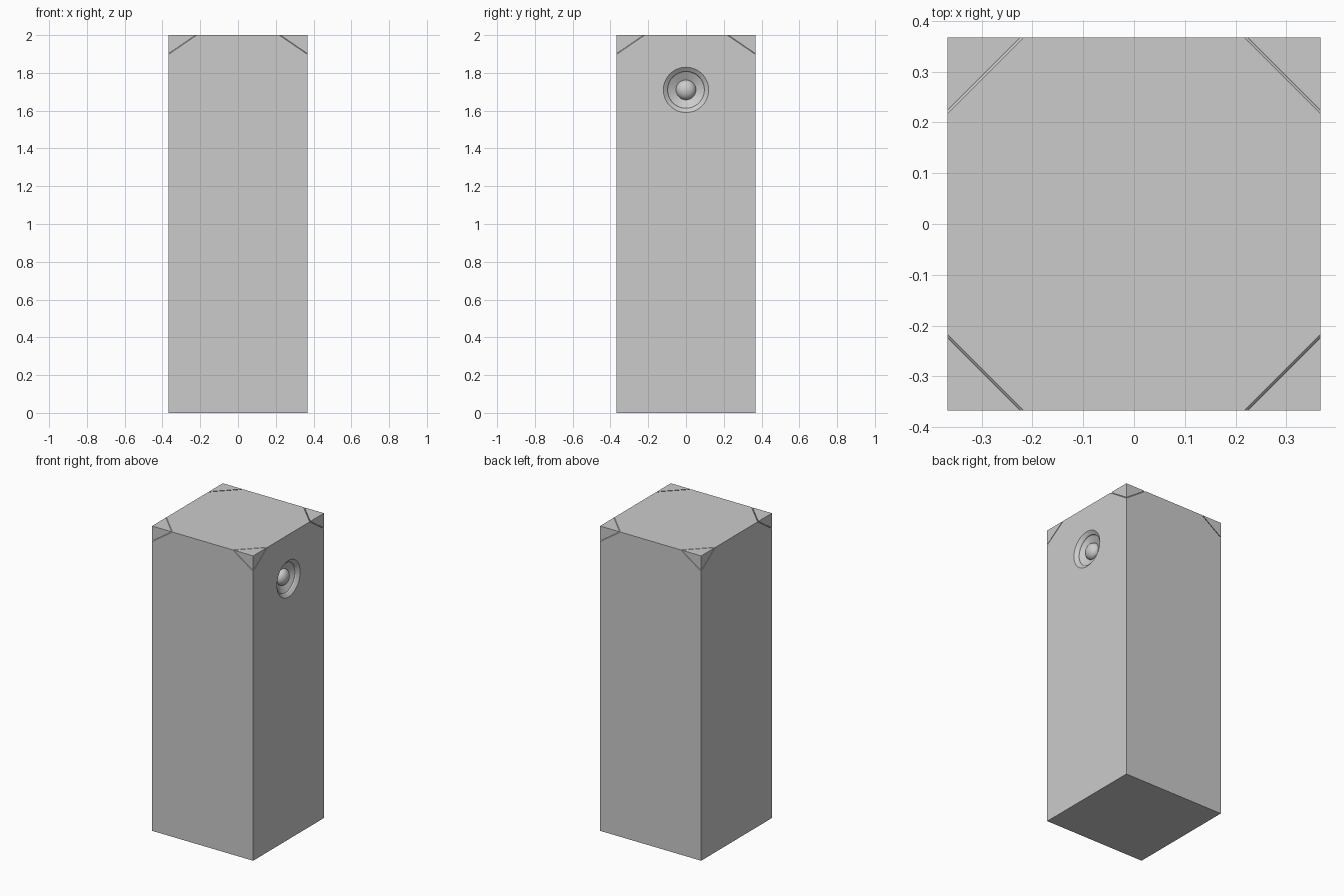
import bpy, bmesh, math
from mathutils import Vector

if "Cube" in bpy.data.objects:
    bpy.data.objects.remove(bpy.data.objects["Cube"])

H, R = 2.0, 0.367          # height, half width
LEG, DROP = 0.149, 0.102   # corner cut along x/y and along z
GAP = 0.007                # groove beside each corner cap
Z0 = 1.71                  # lens height


def add(name, bm):
    bmesh.ops.recalc_face_normals(bm, faces=bm.faces)
    me = bpy.data.meshes.new(name)
    bm.to_mesh(me)
    bm.free()
    ob = bpy.data.objects.new(name, me)
    bpy.context.collection.objects.link(ob)
    return ob


def lathe(name, profile, steps=64):
    """Spin (radius, x) points round the lens axis."""
    bm = bmesh.new()
    vs = [bm.verts.new((x, r, Z0)) for r, x in profile]
    es = [bm.edges.new(p) for p in zip(vs, vs[1:])]
    bmesh.ops.spin(bm, geom=vs + es, cent=(0, 0, Z0), axis=(1, 0, 0),
                   angle=math.tau, steps=steps)
    bmesh.ops.remove_doubles(bm, verts=bm.verts, dist=1e-5)
    return add(name, bm)


def smooth(ob):
    bpy.ops.object.select_all(action='DESELECT')
    ob.select_set(True)
    bpy.context.view_layer.objects.active = ob
    bpy.ops.object.shade_smooth_by_angle(angle=math.radians(25))


CORNERS = [(sx, sy) for sx in (-1, 1) for sy in (-1, 1)]

# tall cabinet with its four top corners sliced off
bm = bmesh.new()
bmesh.ops.create_cube(bm, size=1)
for v in bm.verts:
    v.co = (v.co.x * 2 * R, v.co.y * 2 * R, (v.co.z + 0.5) * H)
for sx, sy in CORNERS:
    cut = bmesh.ops.bisect_plane(
        bm, geom=bm.verts[:] + bm.edges[:] + bm.faces[:],
        plane_co=(sx * (R - LEG), sy * R, H),
        plane_no=Vector((sx / LEG, sy / LEG, 1 / DROP)).normalized(),
        clear_outer=True)
    bmesh.ops.holes_fill(
        bm, edges=[e for e in cut['geom_cut'] if isinstance(e, bmesh.types.BMEdge)])
body = add("cabinet", bm)

# corner caps, separated from the cabinet by a fine groove
for i, (sx, sy) in enumerate(CORNERS):
    bm = bmesh.new()
    leg, drop = LEG - GAP, DROP - GAP * DROP / LEG
    pts = [(R, R, H), (R - leg, R, H), (R, R - leg, H), (R, R, H - drop)]
    v = [bm.verts.new((sx * x, sy * y, z)) for x, y, z in pts]
    for f in ((0, 1, 2), (0, 1, 3), (0, 2, 3), (1, 2, 3)):
        bm.faces.new([v[k] for k in f])
    add(f"corner_cap_{i + 1}", bm)

# stepped conical recess in the right side
cutter = lathe("recess_cutter", [(0, R + 0.05), (0.12, R + 0.05), (0.12, R),
                                 (0.1, R - 0.015), (0.097, R - 0.022),
                                 (0.053, R - 0.045), (0, R - 0.045)])
cutter.hide_render = True
cutter.hide_viewport = True
mod = body.modifiers.new("recess", 'BOOLEAN')
mod.operation = 'DIFFERENCE'
mod.solver = 'EXACT'
mod.object = cutter
smooth(body)

# lens dome sitting in the recess
dome = lathe("lens_dome", [(0.053 * math.cos(a), R - 0.046 + 0.04 * math.sin(a))
                           for a in (math.pi / 2 * k / 10 for k in range(11))])
smooth(dome)
